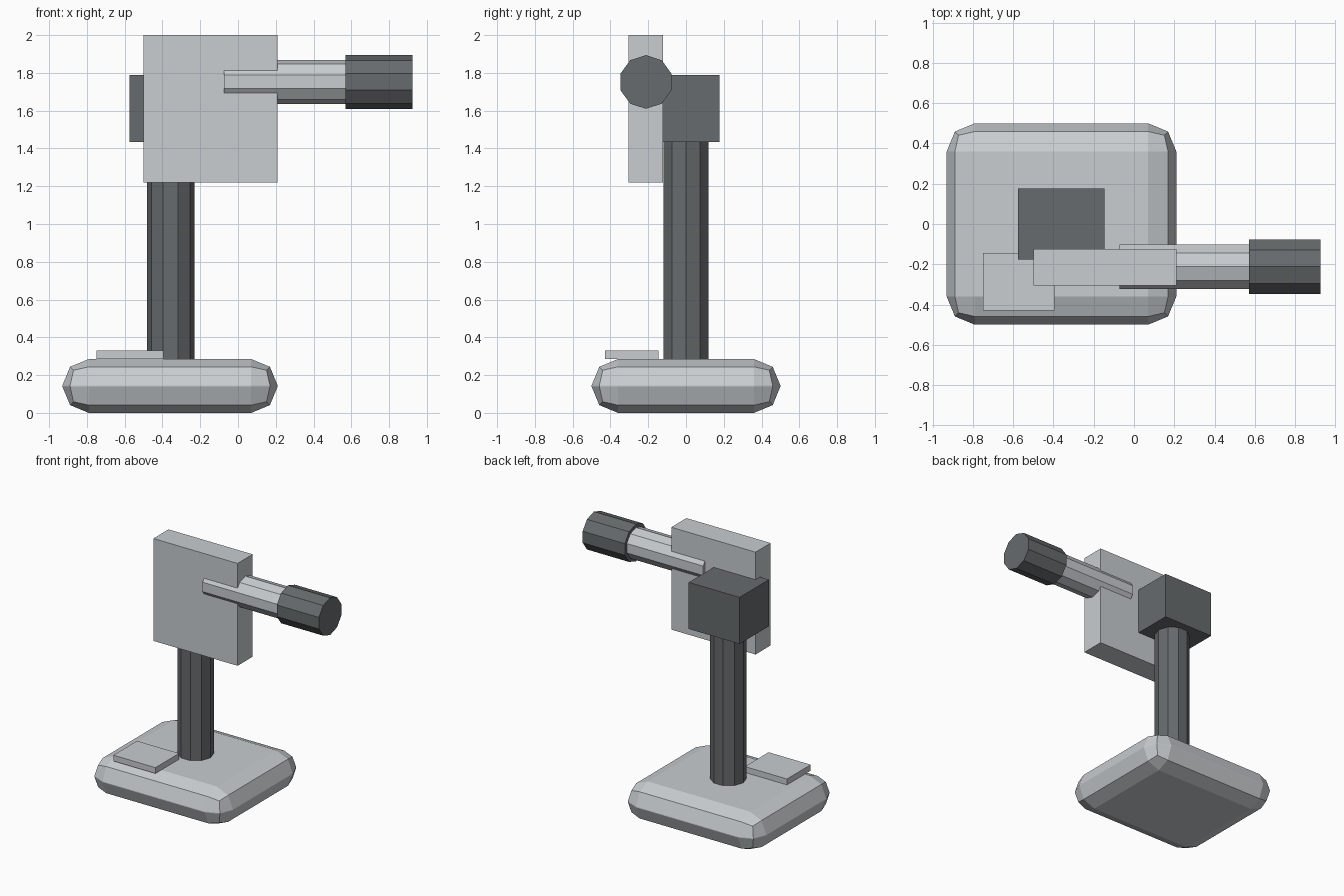
import bpy
from math import pi
from mathutils import Matrix

default = bpy.data.objects.get("Cube")
if default:
    bpy.data.objects.remove(default, do_unlink=True)


def make_material(name, rgb):
    mat = bpy.data.materials.new(name)
    mat.use_nodes = True
    mat.diffuse_color = (*rgb, 1)
    mat.node_tree.nodes["Principled BSDF"].inputs["Base Color"].default_value = (*rgb, 1)
    return mat


light_grey = make_material("light grey", (0.58, 0.61, 0.63))
dark_grey = make_material("dark grey", (0.135, 0.147, 0.153))


def finish(name, mat, matrix):
    """Name the active object, bake its transform and colour it."""
    obj = bpy.context.object
    obj.name = obj.data.name = name
    obj.data.transform(matrix)
    obj.data.materials.append(mat)
    return obj


def box(name, mat, x, y, z):
    """Box spanning the given (low, high) ranges."""
    bpy.ops.mesh.primitive_cube_add(size=1, location=(0, 0, 0))
    centre = [(a + b) / 2 for a, b in (x, y, z)]
    size = [b - a for a, b in (x, y, z)]
    return finish(name, mat, Matrix.Translation(centre) @ Matrix.Diagonal((*size, 1)))


def ten_sided_rod(name, mat, radius, start, length, axis):
    """Ten-sided prism running from start along +x or +z."""
    bpy.ops.mesh.primitive_cylinder_add(vertices=10, radius=radius, depth=length,
                                        location=(0, 0, 0))
    lift = Matrix.Translation((0, 0, length / 2))
    # a corner points along x when upright, along z when lying down
    turn = Matrix.Rotation(pi / 2, 4, axis.upper())
    if axis == "x":
        turn = Matrix.Rotation(pi / 2, 4, "Y") @ Matrix.Rotation(pi / 2, 4, "Z")
    return finish(name, mat, Matrix.Translation(start) @ turn @ lift)


# Rounded base slab with a small pad on top
base = box("base", light_grey, (-0.93, 0.21), (-0.5, 0.5), (0, 0.285))
bevel = base.modifiers.new("rounded edges", "BEVEL")
bevel.width = 0.14
bevel.segments = 2
box("base_pad", light_grey, (-0.75, -0.395), (-0.43, -0.145), (0.285, 0.33))

# Column and the block it carries
ten_sided_rod("column", dark_grey, 0.126, (-0.357, 0, 0.2), 1.3, "z")
box("rear_block", dark_grey, (-0.575, -0.147), (-0.177, 0.177), (1.435, 1.79))

# Upright panel with the side handle running through it
box("panel", light_grey, (-0.5, 0.21), (-0.305, -0.123), (1.22, 2.0))
ten_sided_rod("handle_shaft", light_grey, 0.116, (-0.073, -0.212, 1.752), 0.7, "x")
ten_sided_rod("handle_grip", dark_grey, 0.142, (0.57, -0.212, 1.752), 0.355, "x")
